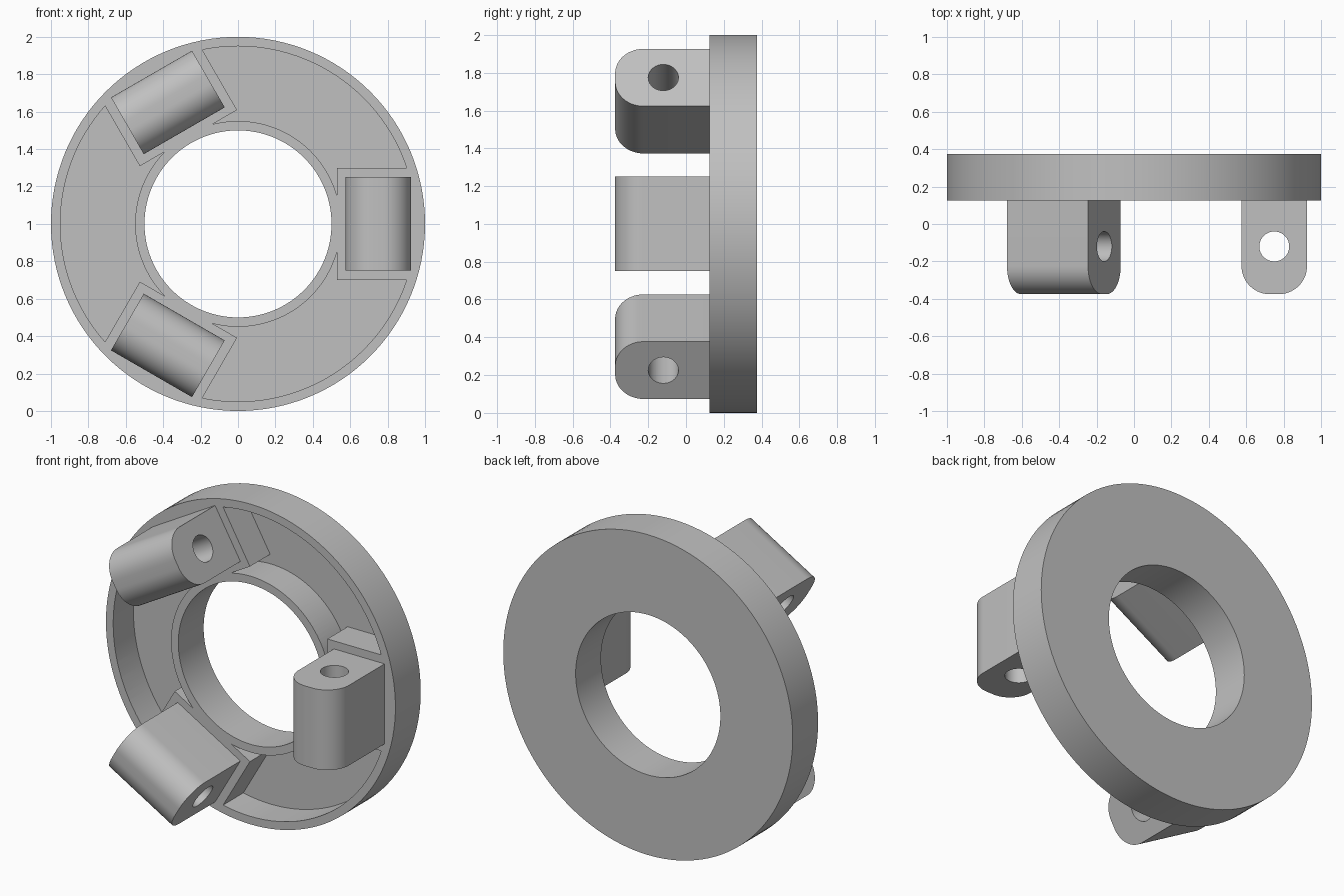
import bpy, bmesh, math
from mathutils import Matrix

if "Cube" in bpy.data.objects:
    bpy.data.objects.remove(bpy.data.objects["Cube"])

FRONT, BACK, FLOOR = 0.125, 0.375, 0.325   # y levels of the ring
ANGLES = [0, 120, 240]

gray = bpy.data.materials.new("plain gray")
gray.diffuse_color = (0.53, 0.53, 0.53, 1)
gray.use_nodes = True
gray.node_tree.nodes["Principled BSDF"].inputs["Base Color"].default_value = gray.diffuse_color


def new_object(name, bm):
    bmesh.ops.recalc_face_normals(bm, faces=bm.faces[:])
    mesh = bpy.data.meshes.new(name)
    bm.to_mesh(mesh)
    bm.free()
    mesh.materials.append(gray)
    ob = bpy.data.objects.new(name, mesh)
    bpy.context.collection.objects.link(ob)
    return ob


def annulus(name, r_in, r_out, y0, y1, n=128):
    """Ring around the y axis with a rectangular section."""
    bm = bmesh.new()
    loops = []
    for i in range(n):
        c, s = math.cos(2 * math.pi * i / n), math.sin(2 * math.pi * i / n)
        loops.append([bm.verts.new((r * c, y, r * s)) for r, y in
                      ((r_in, y0), (r_out, y0), (r_out, y1), (r_in, y1))])
    for i in range(n):
        a, b = loops[i], loops[(i + 1) % n]
        for k in range(4):
            m = (k + 1) % 4
            bm.faces.new((a[k], a[m], b[m], b[k]))
    return new_object(name, bm)


def prism(name, outline, half):
    """Extrude an x-y outline along z from -half to half."""
    bm = bmesh.new()
    face = bm.faces.new([bm.verts.new((x, y, -half)) for x, y in outline])
    ext = bmesh.ops.extrude_face_region(bm, geom=[face])
    bmesh.ops.translate(bm, vec=(0, 0, 2 * half),
                        verts=[v for v in ext["geom"] if isinstance(v, bmesh.types.BMVert)])
    return new_object(name, bm)


def arc(cx, cy, r, a0, a1, n):
    return [(cx + r * math.cos(math.radians(a0 + (a1 - a0) * i / n)),
             cy + r * math.sin(math.radians(a0 + (a1 - a0) * i / n))) for i in range(n + 1)]


def cut(ob, cutter):
    """Subtract the cutter from the object and discard the cutter."""
    mod = ob.modifiers.new("cut", "BOOLEAN")
    mod.operation, mod.solver, mod.object = "DIFFERENCE", "EXACT", cutter
    bpy.context.view_layer.update()
    ev = ob.evaluated_get(bpy.context.evaluated_depsgraph_get())
    mesh = bpy.data.meshes.new_from_object(ev)
    ob.modifiers.clear()
    ob.data = mesh
    bpy.data.objects.remove(cutter)


def spin(ob, deg):
    ob.data.transform(Matrix.Rotation(math.radians(-deg), 4, "Y"))


# Pocket shape: annular channel interrupted by the three solid pads
pocket = annulus("pocket_cutter", 0.55, 0.95, FRONT - 0.1, FLOOR)
pocket.hide_render = True
for a in ANGLES:
    pad = prism("pad_cutter", [(0.53, -0.1), (1.1, -0.1), (1.1, 0.5), (0.53, 0.5)], 0.30)
    spin(pad, a)
    cut(pocket, pad)

# Ring with the pockets sunk into its front
ring = annulus("ring", 0.5, 1.0, FRONT, BACK)
cut(ring, pocket)
parts = [ring]

# Three rounded lugs, each with a cross hole
R = 0.15
outline = ([(0.925, FRONT + 0.005), (0.575, FRONT + 0.005)]
           + arc(0.575 + R, -0.375 + R, R, 180, 270, 14)
           + arc(0.925 - R, -0.375 + R, R, 270, 360, 14))
for i, a in enumerate(ANGLES):
    lug = prism(f"lug_{i + 1}", outline, 0.25)
    hole = prism("hole_cutter", arc(0.75, -0.12, 0.08, 0, 360, 40)[:-1], 0.4)
    cut(lug, hole)
    spin(lug, a)
    parts.append(lug)

# Stand on the ground and smooth the curved walls
for ob in parts:
    ob.data.transform(Matrix.Translation((0, 0, 1)))
    ob.select_set(True)
bpy.context.view_layer.objects.active = ring
bpy.ops.object.shade_smooth_by_angle(angle=math.radians(30))
